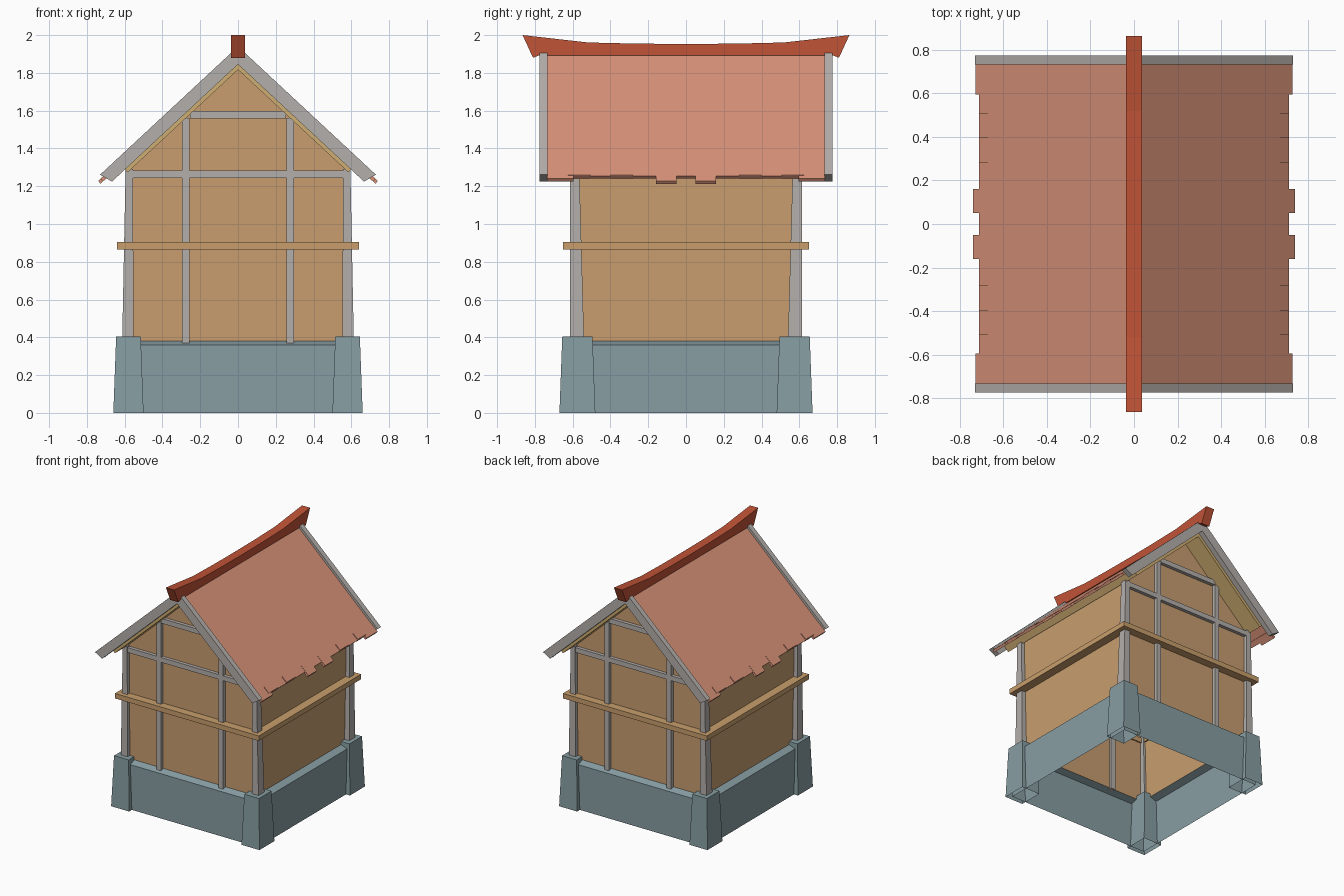
import bpy
import bmesh

cube = bpy.data.objects.get("Cube")
if cube:
    bpy.data.objects.remove(cube, do_unlink=True)


def material(name, *rgb):
    col = [((c / 255 + 0.055) / 1.055) ** 2.4 for c in rgb] + [1.0]
    m = bpy.data.materials.new(name)
    m.use_nodes = True
    m.diffuse_color = col
    m.node_tree.nodes["Principled BSDF"].inputs["Base Color"].default_value = col
    return m


PLASTER = material("tan plaster", 200, 158, 111)
STONE = material("blue grey stone", 135, 157, 162)
TIMBER = material("grey timber", 180, 175, 171)
WOOD = material("brown wood", 200, 158, 108)
SOFFIT = material("pale wood", 207, 174, 114)
TILES = material("clay roof", 217, 147, 121)
RIDGE = material("red ridge", 192, 83, 54)

SLOPE = 0.93


def loft(name, rings, mat, caps=(True, True)):
    """Joins two matching rings of points, with optional end caps."""
    bm = bmesh.new()
    a, b = [[bm.verts.new(p) for p in ring] for ring in rings]
    n = len(a)
    for i in range(n):
        j = (i + 1) % n
        bm.faces.new((a[i], a[j], b[j], b[i]))
    for ring, wanted in zip((a, b), caps):
        if wanted:
            bm.faces.new(ring)
    bmesh.ops.recalc_face_normals(bm, faces=bm.faces)
    mesh = bpy.data.meshes.new(name)
    bm.to_mesh(mesh)
    bm.free()
    mesh.materials.append(mat)
    ob = bpy.data.objects.new(name, mesh)
    bpy.context.scene.collection.objects.link(ob)
    return ob


def rect(x0, x1, y0, y1, z):
    return [(x0, y0, z), (x1, y0, z), (x1, y1, z), (x0, y1, z)]


def box(name, x, y, z, mat):
    return loft(name, (rect(*x, *y, z[0]), rect(*x, *y, z[1])), mat)


def extrude_y(name, profile, y0, y1, mat, caps=(True, True)):
    return loft(name, [[(x, y, z) for x, z in profile] for y in (y0, y1)], mat, caps)


def slope_slab(name, s, top, bottom, x_top, x_bottom, y0, y1, mat, x_in=0.0):
    """Sloping board on side s; top and bottom are its heights at the ridge."""
    pts = [(x_in, top), (x_top, top), (x_bottom, bottom), (x_in, bottom)]
    return extrude_y(name, [(s * x, h - SLOPE * x) for x, h in pts], y0, y1, mat)


# Stone base: open skirt with a sloping ledge up to the walls
SX, SY, WX, WY = 0.625, 0.635, 0.57, 0.585
loft("stone_skirt", (rect(-SX, SX, -SY, SY, 0), rect(-SX, SX, -SY, SY, 0.36)),
     STONE, (False, False))
loft("stone_ledge", (rect(-SX, SX, -SY, SY, 0.36), rect(-WX, WX, -WY, WY, 0.38)),
     STONE, (False, False))

# Plaster walls with gables, open below and under the roof
loft("plaster_walls", (rect(-WX, WX, -WY, WY, 0.38), rect(-WX, WX, -WY, WY, 1.29)),
     PLASTER, (False, False))
for s, side in ((-1, "front"), (1, "back")):
    gable = [(-WX, 1.29), (WX, 1.29), (0, 1.825)]
    extrude_y(side + "_gable", gable, s * (WY - 0.01), s * WY, PLASTER)

# Stone feet and timber posts at the four corners
for sx in (-1, 1):
    for sy in (-1, 1):
        tag = ("left" if sx > 0 else "right") + ("_back" if sy > 0 else "_front")
        loft("stone_foot_" + tag,
             (rect(sx * 0.5, sx * 0.66, sy * 0.48, sy * 0.67, 0),
              rect(sx * 0.515, sx * 0.645, sy * 0.495, sy * 0.655, 0.405)),
             STONE, (False, True))
        loft("corner_post_" + tag,
             (rect(sx * 0.553, sx * 0.613, sy * 0.54, sy * 0.615, 0.39),
              rect(sx * 0.556, sx * 0.595, sy * 0.565, sy * 0.615, 1.29)), TIMBER)

# Half timbering on both gable ends
for s, side in ((-1, "front"), (1, "back")):
    depth = (s * 0.565, s * 0.612)
    for sx in (-1, 1):
        box(side + "_stud", (sx * 0.257, sx * 0.297), depth, (0.37, 1.56), TIMBER)
    box(side + "_tie_beam", (-0.57, 0.57), depth, (1.243, 1.282), TIMBER)
    box(side + "_collar_beam", (-0.255, 0.255), depth, (1.558, 1.597), TIMBER)

# Wooden band around the walls
BAND = (0.865, 0.905)
for s in (-1, 1):
    box("band_end", (-0.64, 0.64), (s * 0.575, s * 0.65), BAND, WOOD)
    box("band_side", (s * 0.56, s * 0.64), (-0.575, 0.575), BAND, WOOD)

# Roof: soffit, tiles, ragged eave tiles and barge boards on each slope
EAVE = ((0.105, 0.055, 0.74, 1.917), (0.34, 0.06, 0.712, 1.922),
        (0.565, 0.06, 0.712, 1.922), (0.665, 0.07, 0.728, 1.917))
for s, side in ((-1, "right"), (1, "left")):
    slope_slab(side + "_soffit", s, 1.896, 1.817, 0.625, 0.585, -0.73, 0.73, SOFFIT)
    slope_slab(side + "_roof", s, 1.915, 1.892, 0.712, 0.70, -0.735, 0.735, TILES)
    for y, half, reach, top in EAVE:
        for m in (-1, 1):
            slope_slab(side + "_eave_tile", s, top, 1.89, reach, reach - 0.012,
                       m * y - half, m * y + half, TILES, 0.67)
    for m in (-1, 1):
        slope_slab(side + "_barge_board", s, 1.94, 1.845, 0.73, 0.667,
                   m * 0.733, m * 0.775, TIMBER)

# Ridge beam with upswept ends
half = [(0.0, 1.953), (0.27, 1.955), (0.52, 1.961), (0.865, 2.0), (0.81, 1.88), (0.78, 1.892)]
outline = half + [(-y, z) for y, z in reversed(half[1:])]
loft("ridge_beam", [[(x, y, z) for y, z in outline] for x in (-0.036, 0.036)], RIDGE)
